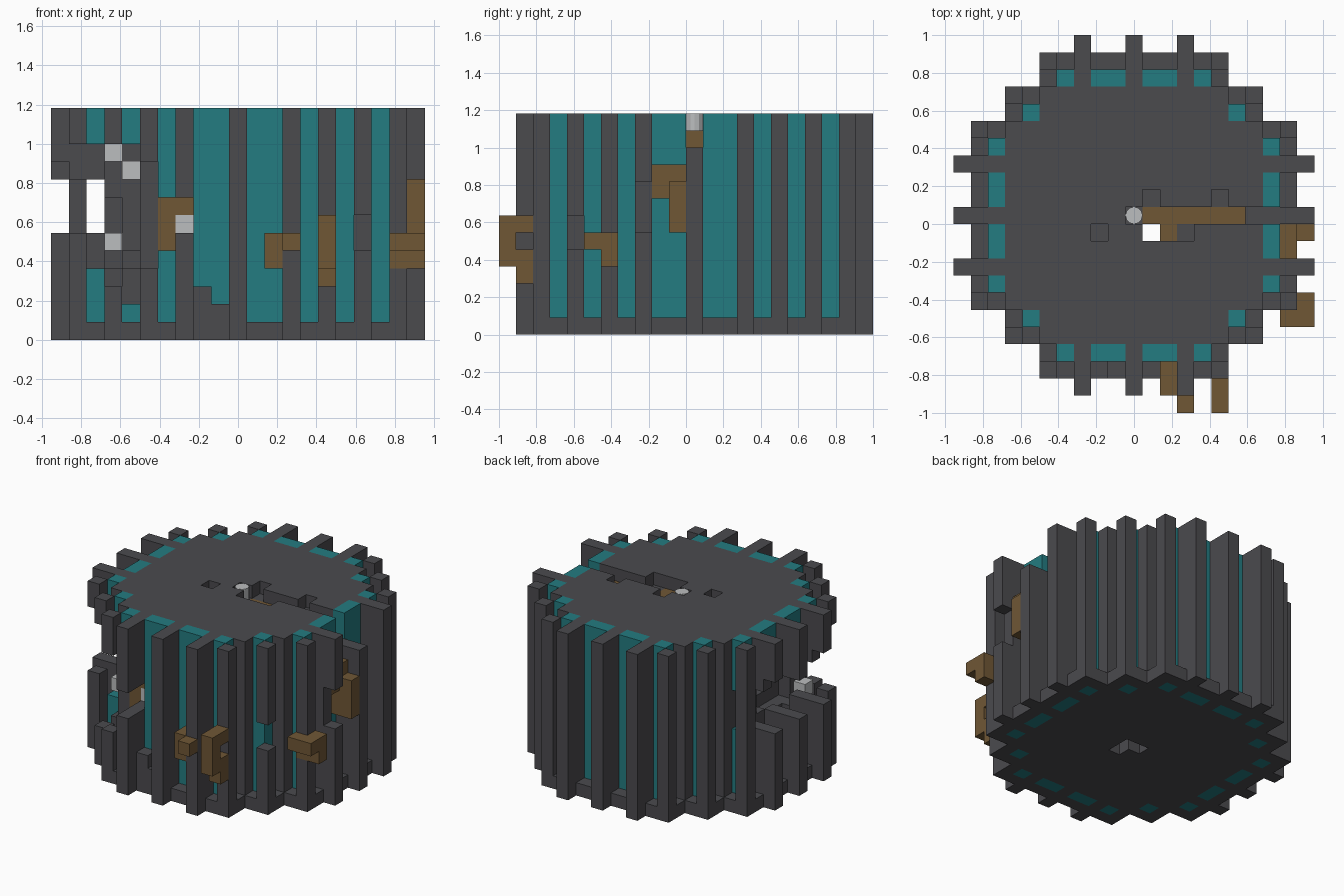
import bpy, bmesh
from mathutils import Vector

if "Cube" in bpy.data.objects:
    bpy.data.objects.remove(bpy.data.objects["Cube"])

C = 1 / 11          # block size
TOP = 13            # blocks high


def material(name, rgb):
    m = bpy.data.materials.new(name)
    m.use_nodes = True
    m.diffuse_color = (*rgb, 1)
    m.node_tree.nodes["Principled BSDF"].inputs["Base Color"].default_value = (*rgb, 1)
    return m


GREY = material("dark grey", (0.07, 0.069, 0.076))
TEAL = material("teal", (0.017, 0.2, 0.22))
BROWN = material("brown", (0.16, 0.095, 0.036))
LIGHT = material("light grey", (0.5, 0.51, 0.52))
MATS = {"base": GREY, "core": GREY, "columns": GREY, "rubble": GREY,
        "glass_panels": TEAL, "slot_bar": BROWN, "loose_blocks": BROWN,
        "inner_wheel": BROWN, "inner_pins": LIGHT}

grid = {}           # block position -> part


def put(part, xs, ys, zs):
    for i in xs:
        for j in ys:
            for k in zs:
                grid[i, j, k] = part


def cut(xs, ys, zs):
    for i in xs:
        for j in ys:
            for k in zs:
                grid.pop((i, j, k), None)


def span(a, b):
    return range(a, b + 1)


def mirrored(a, b):
    """All mirrored and swapped copies of a plan position."""
    return {(sx * p, sy * q) for p, q in ((a, b), (b, a)) for sx in (-1, 1) for sy in (-1, 1)}


# Stepped round base and solid core
for i in span(-9, 9):
    for j in span(-9, 9):
        big, small = max(abs(i), abs(j)), min(abs(i), abs(j))
        if big <= 7 or small <= 5:
            put("base", [i], [j], [0])
        if big <= 7 and small <= 5:
            put("core", [i], [j], span(1, TOP - 1))

# Columns around the rim
for a, b in ((10, 0), (9, 0), (8, 0), (10, 3), (9, 3), (8, 3), (9, 5), (7, 7)):
    for i, j in mirrored(a, b):
        put("columns", [i], [j], range(TOP))

# Glass between the columns
for a, b in ((8, 1), (8, 2), (8, 4), (6, 6)):
    for i, j in mirrored(a, b):
        put("glass_panels", [i], [j], range(TOP))

# Collapsed side: hollow in the core, then broken wall
for i, j, k in list(grid):
    if 0 < k < TOP - 1 and ((i + 8) / 4.6) ** 2 + ((j + 3) / 4.4) ** 2 + ((k - 6.5) / 4.2) ** 2 < 1:
        if grid[i, j, k] == "core":
            del grid[i, j, k]
cut(span(-10, -8), span(-4, 4), span(6, 8))
cut([-10], [-3, 3], [9])
for j in (-4, -2, -1, 1, 2):
    cut([-8], [j], span(4, 10))
cut([-9], [-5], span(6, 10))
cut([-7], [-7], span(3, 10))
cut([-6], [-6], span(2, 10))
cut([-5], [-9], span(4, 9))
cut([-4], [-8], span(5, 7))
cut([-3], span(-10, -8), span(6, 7))

# Smaller gaps in the other columns
cut([7], [-7], [5, 6])
cut([10], [-3], span(6, 8))

# Machinery seen through the broken wall
put("inner_wheel", [-4], [-7], span(5, 7))
put("inner_wheel", [-3], [-7], [7])
for i, j, k in ((-3, -7, 6), (-7, -5, 5), (-7, -5, 10), (-6, -5, 9)):
    put("inner_pins", [i], [j], [k])

# Slot across the top with its bar, small recesses and the through hole
cut(span(0, 10), [0], [TOP - 1])
cut(span(7, 10), [0], [TOP - 2])
put("slot_bar", span(1, 6), [0], [TOP - 2])
for i, j in ((1, 1), (5, 1), (-2, -1), (2, -1), (3, -1)):
    cut([i], [j], [TOP - 1])
put("slot_bar", [2], [-1], [TOP - 2])
cut([1], [-1], range(TOP))
cut([0, 1], [0], [0])
cut([0], [0], [1])

# Rubble on the front ledge
put("rubble", [-2], [-9], [1, 2])
put("rubble", [-1], [-9], [1])

# Loose blocks stuck to the outside
for xs, ys, zs in (([2], [-9], [4, 5]), ([2], [-10], [4, 5]), ([3], [-11], [5]),
                   ([5], [-10], [3, 4, 6]), ([5], [-11], [4, 5, 6]),
                   ([9, 10], [-5], [4, 5]), ([9, 10], [-6], [5]),
                   ([9], [-2], [8, 9]), ([9], [-1], span(6, 9)), ([10], [-1], span(6, 8))):
    put("loose_blocks", xs, ys, zs)


def corner(p):
    return Vector((p[0] * C, (p[1] + 0.5) * C, (p[2] + 0.5) * C))


def build(part):
    """Mesh of the exposed block sides of one part."""
    bm = bmesh.new()
    verts = {}
    for cell, owner in grid.items():
        if owner != part:
            continue
        for axis in range(3):
            for side in (-1, 1):
                beside = list(cell)
                beside[axis] += side
                if tuple(beside) in grid:
                    continue
                loop = []
                for u, v in ((-1, -1), (1, -1), (1, 1), (-1, 1)):
                    p = list(cell)
                    p[axis] += side / 2
                    p[(axis + 1) % 3] += u / 2
                    p[(axis + 2) % 3] += v / 2
                    p = tuple(p)
                    if p not in verts:
                        verts[p] = bm.verts.new(corner(p))
                    loop.append(verts[p])
                bm.faces.new(loop if side > 0 else loop[::-1])
    mesh = bpy.data.meshes.new(part)
    bm.to_mesh(mesh)
    bm.free()
    mesh.materials.append(MATS[part])
    bpy.context.collection.objects.link(bpy.data.objects.new(part, mesh))


for part in MATS:
    build(part)

# Round axle through the middle
bpy.ops.mesh.primitive_cylinder_add(vertices=12, radius=C / 2, depth=(TOP - 1) * C,
                                    location=(0, C / 2, (TOP + 1) * C / 2))
axle = bpy.context.object
axle.name = "axle"
axle.data.materials.append(LIGHT)
